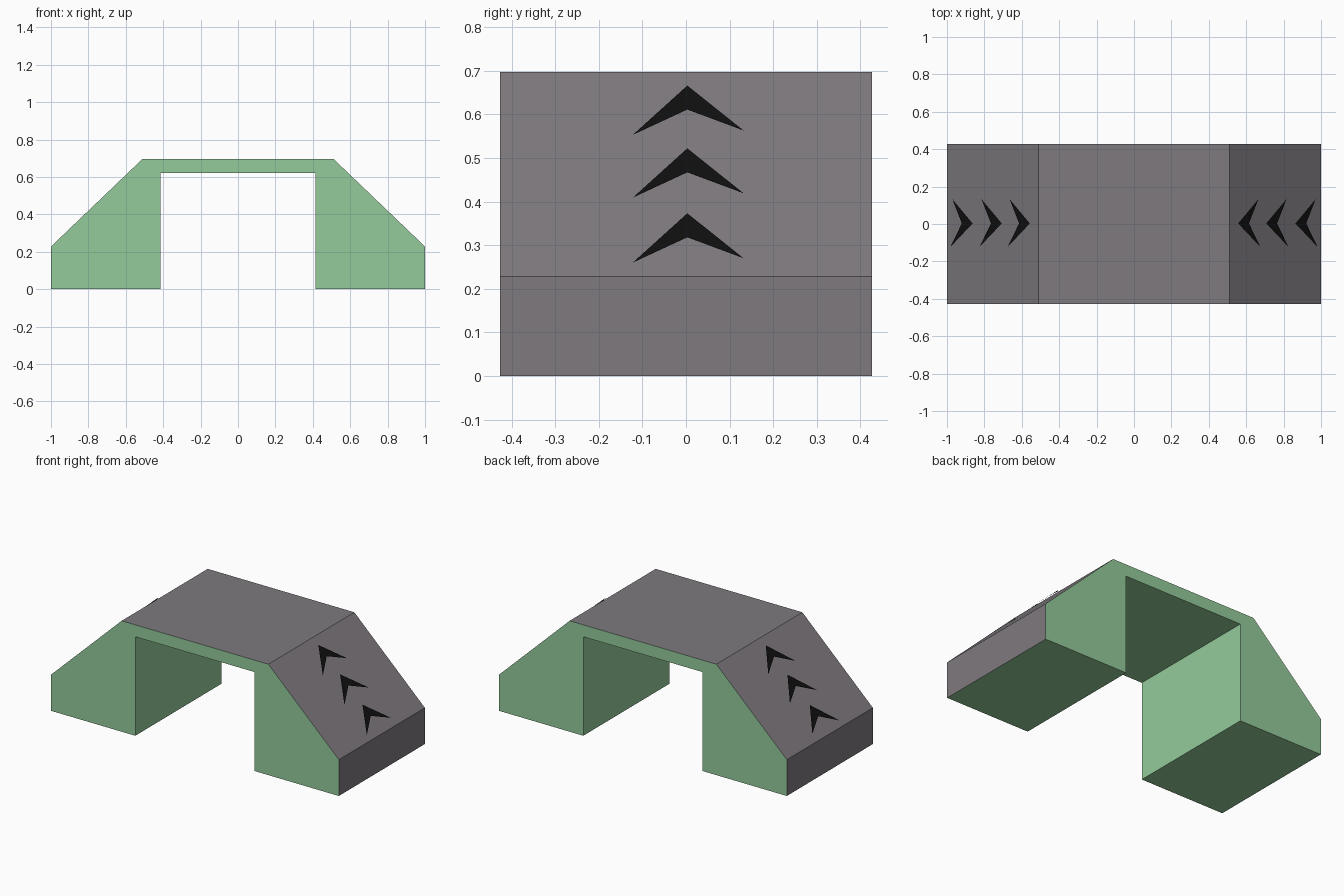
import bpy, bmesh

if "Cube" in bpy.data.objects:
    bpy.data.objects.remove(bpy.data.objects["Cube"])


def material(name, rgb):
    m = bpy.data.materials.new(name)
    m.diffuse_color = (*rgb, 1)
    m.use_nodes = True
    m.node_tree.nodes["Principled BSDF"].inputs["Base Color"].default_value = m.diffuse_color
    return m


def new_object(name, bm, materials):
    mesh = bpy.data.meshes.new(name)
    bm.to_mesh(mesh)
    bm.free()
    for m in materials:
        mesh.materials.append(m)
    ob = bpy.data.objects.new(name, mesh)
    bpy.context.collection.objects.link(ob)
    return ob


green = material("green_side", (0.30, 0.60, 0.33))
asphalt = material("grey_deck", (0.21, 0.195, 0.21))
black = material("black_paint", (0.005, 0.005, 0.005))

HALF_DEPTH = 0.427
LOW, TOP, CREST = 0.228, 0.697, 0.51
LEG, SOFFIT = 0.415, 0.622

# Bridge body: arch profile extruded along y
half = [(LEG, SOFFIT), (LEG, 0), (1, 0), (1, LOW), (CREST, TOP)]
profile = half + [(-x, z) for x, z in reversed(half)]
bm = bmesh.new()
face = bm.faces.new([bm.verts.new((x, -HALF_DEPTH, z)) for x, z in profile])
ext = bmesh.ops.extrude_face_region(bm, geom=[face], use_keep_orig=True)
moved = [g for g in ext["geom"] if isinstance(g, bmesh.types.BMVert)]
bmesh.ops.translate(bm, verts=moved, vec=(0, 2 * HALF_DEPTH, 0))
bmesh.ops.recalc_face_normals(bm, faces=bm.faces)

# Driving surface and outer ends are grey, everything else green
for f in bm.faces:
    c = f.calc_center_median()
    on_end = abs(c.x) > 0.99
    if abs(f.normal.y) < 0.5 and (on_end or f.normal.z > 0.3):
        f.material_index = 1
new_object("bridge_body", bm, [green, asphalt])


# Chevrons painted on the ramps, lifted slightly off the slope
def on_ramp(y, z):
    x = 1 - (z - 0.014 - LOW) * (1 - CREST) / (TOP - LOW)
    return (x, y, z)


bm = bmesh.new()
for tip in (0.666, 0.522, 0.373):
    arrow = [(0.003, 0), (-0.122, -0.113), (0.003, -0.055), (0.132, -0.103)]
    left, notch = arrow[1], arrow[2]
    top_v, left_v, notch_v, right_v = [
        bm.verts.new(on_ramp(y, tip + dz)) for y, dz in arrow]
    for tri in ((top_v, left_v, notch_v), (top_v, notch_v, right_v)):
        f = bm.faces.new(tri)
        f.normal_update()
        if f.normal.x < 0:
            f.normal_flip()
chevrons = new_object("ramp_chevrons", bm, [black])
mirror = chevrons.modifiers.new("other_ramp", 'MIRROR')
mirror.use_axis = (True, False, False)
mirror.use_clip = False
